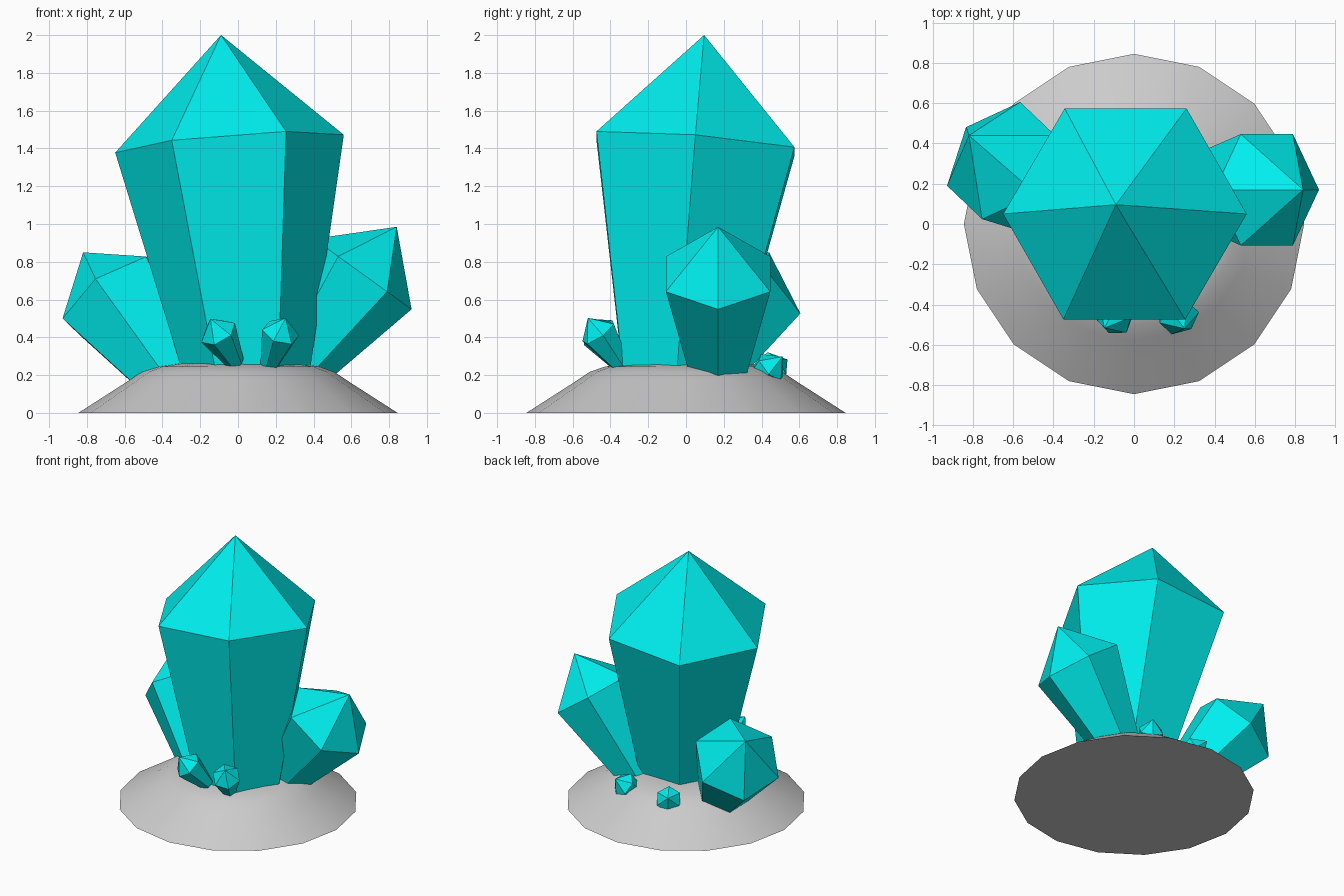
import bpy, bmesh, math
from mathutils import Vector

if "Cube" in bpy.data.objects:
    bpy.data.objects.remove(bpy.data.objects["Cube"])

cyan = bpy.data.materials.new("crystal_cyan")
cyan.diffuse_color = (0.0, 0.86, 0.86, 1)
cyan.use_nodes = True
cyan.node_tree.nodes["Principled BSDF"].inputs["Base Color"].default_value = cyan.diffuse_color


def make_object(name, bm, mat=None):
    bmesh.ops.recalc_face_normals(bm, faces=bm.faces)
    me = bpy.data.meshes.new(name)
    bm.to_mesh(me)
    bm.free()
    ob = bpy.data.objects.new(name, me)
    bpy.context.collection.objects.link(ob)
    if mat:
        me.materials.append(mat)
    return ob


def crystal(name, center, axis, corner, radius, tip, length, root_radius):
    """Six-sided crystal: widest ring at center, pointed tip, narrowing root."""
    c, n = Vector(center), Vector(axis).normalized()
    u = Vector(corner)
    u = (u - n * u.dot(n)).normalized()
    v = n.cross(u)
    bm = bmesh.new()

    def ring(o, r):
        return [bm.verts.new(o + r * (math.cos(k * math.pi / 3) * u + math.sin(k * math.pi / 3) * v))
                for k in range(6)]

    wide, root = ring(c, radius), ring(c - n * length, root_radius)
    apex = bm.verts.new(c + n * tip)
    for i in range(6):
        j = (i + 1) % 6
        bm.faces.new((wide[i], wide[j], apex))
        bm.faces.new((root[i], root[j], wide[j], wide[i]))
    bm.faces.new(root)
    return make_object(name, bm, cyan)


# Rock mound: smooth 16-sided dome with a flat underside
profile = [(0.845, 0), (0.70, 0.093), (0.58, 0.17), (0.51, 0.217), (0.43, 0.245),
           (0.32, 0.261), (0.18, 0.265)]
bm = bmesh.new()
rings = []
for r, z in profile:
    rings.append([bm.verts.new((r * math.cos(k * math.pi / 8), r * math.sin(k * math.pi / 8), z))
                  for k in range(16)])
for a, b in zip(rings, rings[1:]):
    for i in range(16):
        j = (i + 1) % 16
        bm.faces.new((a[i], a[j], b[j], b[i]))
bm.faces.new(rings[-1])
bm.faces.new(rings[0])
rock = make_object("rock_base", bm)
bpy.context.view_layer.objects.active = rock
rock.select_set(True)
bpy.ops.object.shade_smooth_by_angle(angle=math.radians(30))

# Large centre crystal
crystal("main_crystal", (-0.045, 0.05, 1.425), (-0.078, 0.08, 1), (1, 0, 0.078),
        0.607, 0.579, 1.33, 0.31)

# Two side crystals and four small ones share the same proportions
shards = [
    ("right_crystal", (0.66, 0.17, 0.735), (0.584, 0, 0.81), (0.26, 0, -0.185), 1.0),
    ("left_crystal", (-0.66, 0.315, 0.618), (-0.16, 0.125, 0.232), (-0.27, -0.125, -0.118), 1.0),
    ("small_front_left", (-0.105, -0.465, 0.425), (-0.42, -0.52, 0.74), (-0.5, 0, -0.3), 0.32),
    ("small_front_right", (0.225, -0.465, 0.425), (0.27, -0.55, 0.78), (0.5, 0, 0.1), 0.32),
    ("small_back_right", (0.22, 0.45, 0.24), (0.35, 0.65, 0.62), (0, 0, 1), 0.29),
    ("small_back_left", (-0.18, 0.47, 0.24), (-0.45, 0.75, 0.48), (0, 0, 1), 0.29),
]
for name, center, axis, corner, s in shards:
    crystal(name, center, axis, corner, 0.319 * s, 0.308 * s, 0.68 * s, 0.153 * s)
